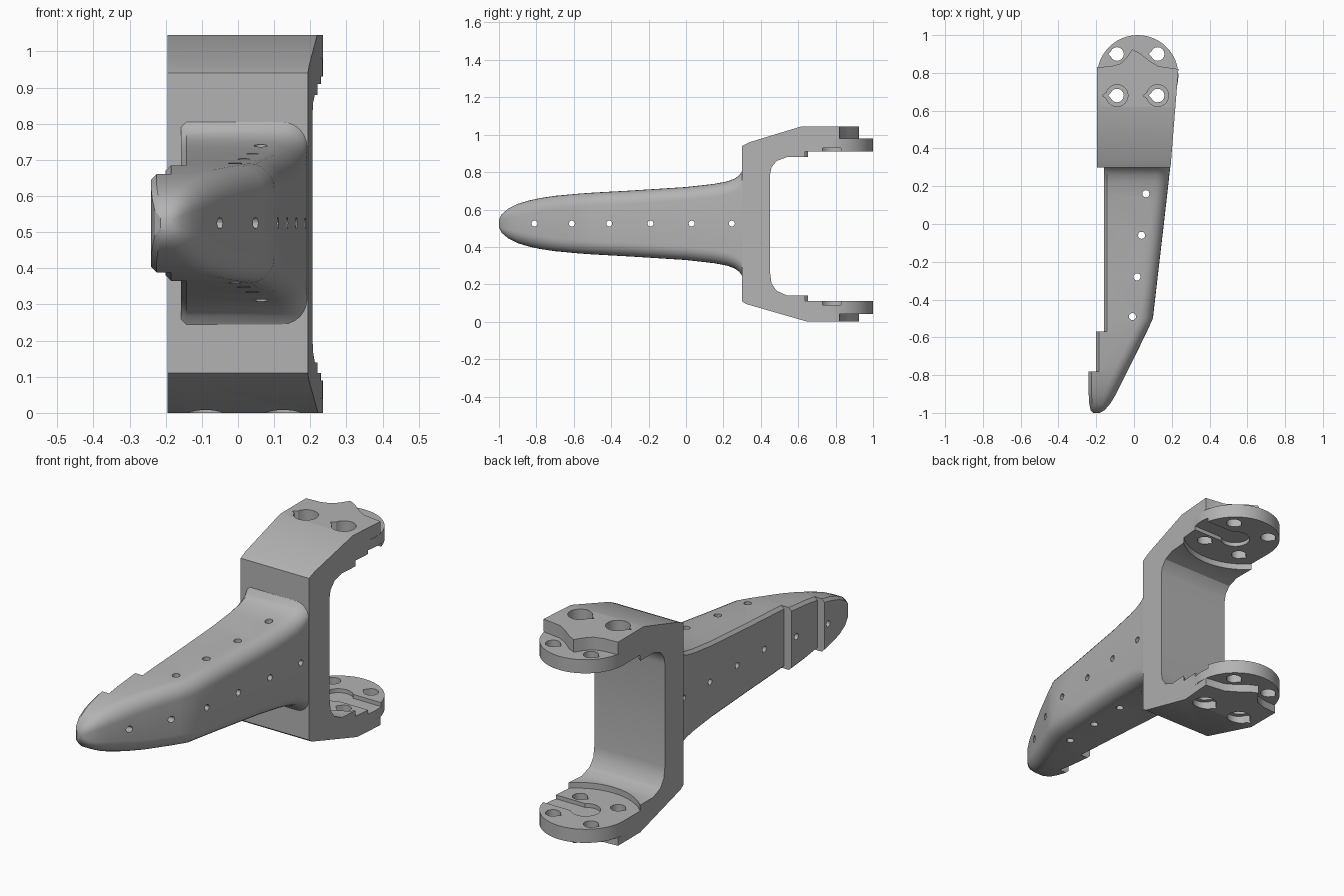
import bpy, bmesh
from math import sin, cos, pi
from mathutils import Vector

cube = bpy.data.objects.get("Cube")
if cube:
    bpy.data.objects.remove(cube)

grey = bpy.data.materials.new("plain grey")
grey.use_nodes = True
COLOUR = (0.45, 0.45, 0.45, 1)
grey.diffuse_color = COLOUR
grey.node_tree.nodes["Principled BSDF"].inputs["Base Color"].default_value = COLOUR


def loft(name, rings):
    """Skin a list of equal-length rings and cap both ends."""
    bm = bmesh.new()
    loops = [[bm.verts.new(p) for p in ring] for ring in rings]
    n = len(loops[0])
    for a, b in zip(loops, loops[1:]):
        for i in range(n):
            j = (i + 1) % n
            bm.faces.new((a[i], a[j], b[j], b[i]))
    bm.faces.new(loops[0][::-1])
    bm.faces.new(loops[-1])
    bmesh.ops.recalc_face_normals(bm, faces=bm.faces)
    mesh = bpy.data.meshes.new(name)
    bm.to_mesh(mesh)
    bm.free()
    mesh.materials.append(grey)
    ob = bpy.data.objects.new(name, mesh)
    bpy.context.collection.objects.link(ob)
    return ob


def plate(name, outline, z0, z1):
    return loft(name, [[(x, y, z) for x, y in outline] for z in (z0, z1)])


def circle(x, y, r, n=24, point=1.0):
    """Circle outline; point > 1 pulls one vertex out into a teardrop."""
    pts = []
    for i in range(n):
        a = 2 * pi * i / n
        k = r * (point if i == n // 2 else 1)
        pts.append((x + k * cos(a), y + k * sin(a)))
    return pts


def combine(body, tool, operation):
    mod = body.modifiers.new("combine", "BOOLEAN")
    mod.operation = operation
    mod.solver = "EXACT"
    mod.object = tool
    bpy.context.view_layer.objects.active = body
    bpy.ops.object.modifier_apply(modifier=mod.name)
    bpy.data.objects.remove(tool)


def cut(body, tool):
    combine(body, tool, "DIFFERENCE")


MID = 0.525
LEFT = -0.195


def right_edge(y):
    return 0.195 + (y - 0.32) * 0.08


# Forked bracket: side profile, with a tapering right side
profile = [(.30, .11), (.32, .095), (.65, 0), (.79, 0), (.79, .11), (.66, .11),
           (.66, .14), (.54, .14), (.485, .165), (.457, .205), (.45, .26),
           (.45, .79), (.457, .825), (.485, .86), (.54, .88), (.66, .88),
           (.66, .91), (.79, .91), (.79, 1.045), (.62, 1.045), (.34, .96), (.30, .94)]
bracket = loft("forked_bracket", [[(LEFT, y, z) for y, z in profile],
                                  [(right_edge(y), y, z) for y, z in profile]])

# Round mounting discs and the pointed outer pads on each arm
pad = [(LEFT, .7), (LEFT, .83), (-.12, .835), (-.07, .85), (-.04, .88), (-.01, .925),
       (.03, .905), (.08, .865), (.13, .835), (right_edge(.82), .82), (right_edge(.7), .7)]
DISC = (0.02, 0.785)
arms = [("lower", .04, .11, 0, .04, 1), ("upper", .98, .91, 1.045, .98, -1)]
for side, outer, inner, pad_out, pad_in, up in arms:
    combine(bracket, plate(side + "_pad", pad, pad_out, pad_in), "UNION")
    combine(bracket, plate(side + "_disc", circle(*DISC, .215, 48), outer, inner), "UNION")

# Holes, countersinks and pockets in both arms
for side, outer, inner, pad_out, pad_in, up in arms:
    cut(bracket, plate("step_cutter", circle(.02, .86, .3, 64), inner, inner + up * .1))
    cut(bracket, plate("pocket_cutter", circle(*DISC, .07), inner - up * .02, inner + up * .05))
    slot = [(.02, .73), (.3, .73), (.3, .83), (.02, .83)]
    cut(bracket, plate("slot_cutter", slot, inner - up * .02, inner + up * .05))
    for x in (-.09, .125):
        for y in (.68, .9):
            cut(bracket, plate("bolt_cutter", circle(x, y, .036, 16, 1.3),
                               pad_out - up * .1, inner + up * .1))
        cut(bracket, plate("sink_cutter", circle(x, .68, .058, 24, 1.35),
                           pad_out - up * .1, pad_in))


# Tapering horn: rounded on the right, lightly chamfered on the left
def section(y, x0, x1, h):
    r = min(.07, h * .6, (x1 - x0) * .5)
    c = min(.015, h * .3, (x1 - x0) * .2)
    top = [(x0, h - c), (x0 + c, h)]
    for i in range(7):
        a = pi / 2 * (1 - i / 6)
        top.append((x1 - r + r * cos(a), h - r + r * sin(a)))
    ring = top + [(x, -z) for x, z in reversed(top)]
    return [(x, y, MID + z) for x, z in ring]


stations = [(-1, -.215, -.18, .02), (-.985, -.23, -.155, .05), (-.95, -.237, -.125, .08),
            (-.9, -.24, -.095, .105), (-.84, -.24, -.065, .123), (-.78, -.24, -.035, .136),
            (-.78, -.2, -.035, .136), (-.7, -.2, .005, .148), (-.57, -.2, .068, .16),
            (-.57, -.158, .068, .16), (-.5, -.158, .1, .165), (-.3, -.158, .123, .176),
            (0, -.158, .158, .195), (.15, -.158, .175, .212), (.22, -.158, .183, .225),
            (.26, -.158, .187, .24), (.285, -.158, .19, .258), (.3, -.158, .191, .28),
            (.31, -.158, .192, .31), (.38, -.158, .194, .31)]
horn = loft("horn", [section(*s) for s in stations])

# Small lacing holes across and down through the horn
for y in (-.81, -.61, -.41, -.19, .03, .245):
    ring = circle(y, MID, .016, 12)
    cut(horn, loft("side_hole_cutter", [[(x, a, b) for a, b in ring] for x in (-.4, .4)]))
for x, y in ((.063, .16), (.04, -.06), (.016, -.28), (-.008, -.49)):
    cut(horn, plate("top_hole_cutter", circle(x, y, .019, 12), -.1, 1.2))

# Join horn and bracket into one casting
combine(bracket, horn, "UNION")
bracket.name = "bracket_with_horn"
bpy.ops.object.select_all(action="DESELECT")
bracket.select_set(True)
bpy.context.view_layer.objects.active = bracket
bpy.ops.object.shade_smooth_by_angle(angle=pi / 6)
